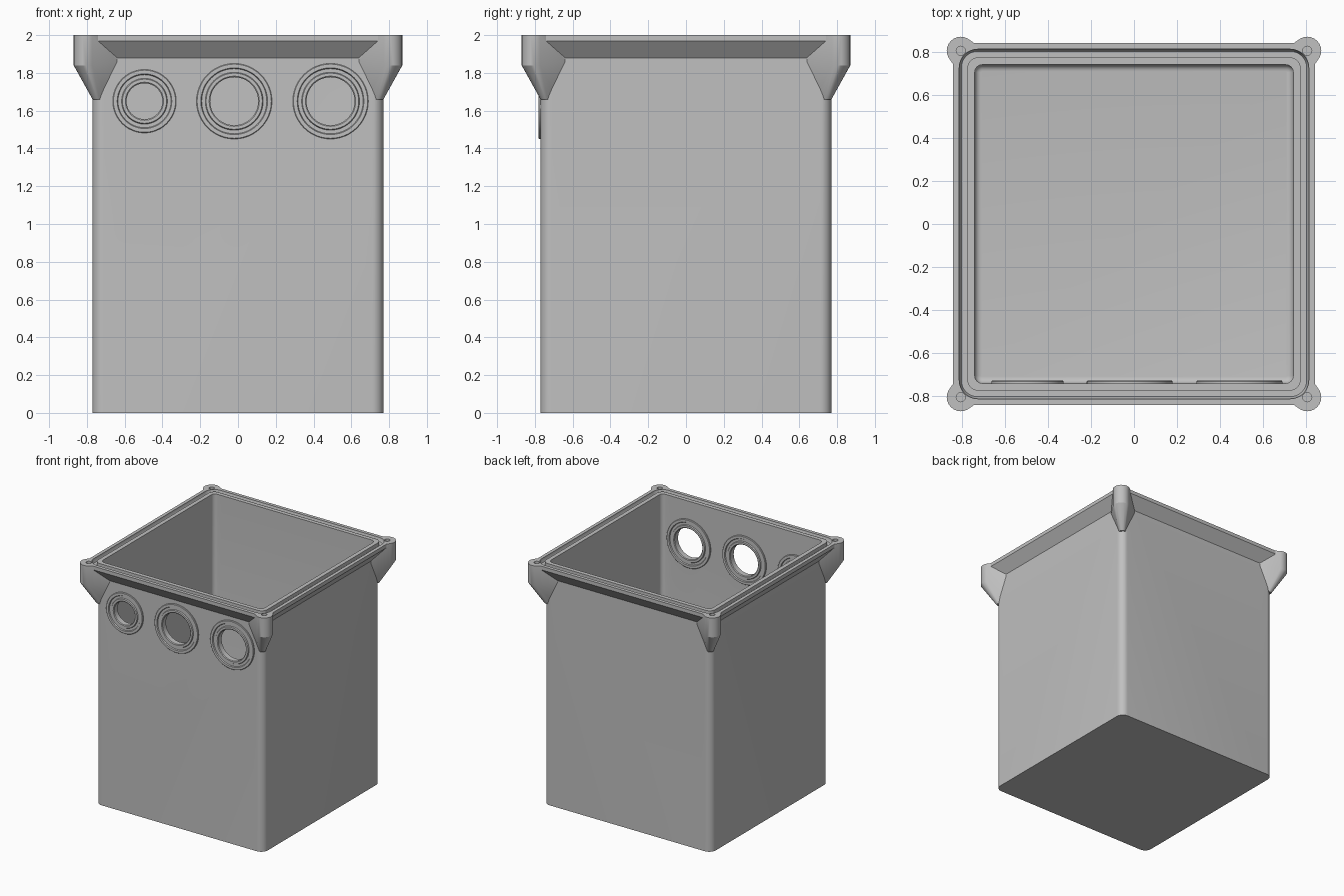
import bpy, bmesh, math
from mathutils import Vector

cube = bpy.data.objects.get("Cube")
if cube:
    bpy.data.objects.remove(cube, do_unlink=True)

GREY = (0.527, 0.527, 0.527, 1)
grey = bpy.data.materials.new("light grey plastic")
grey.use_nodes = True
grey.diffuse_color = GREY
grey.node_tree.nodes["Principled BSDF"].inputs["Base Color"].default_value = GREY


def finish(name, bm):
    bmesh.ops.recalc_face_normals(bm, faces=bm.faces[:])
    mesh = bpy.data.meshes.new(name)
    bm.to_mesh(mesh)
    bm.free()
    mesh.materials.append(grey)
    obj = bpy.data.objects.new(name, mesh)
    bpy.context.collection.objects.link(obj)
    return obj


def activate(obj):
    bpy.ops.object.select_all(action='DESELECT')
    obj.select_set(True)
    bpy.context.view_layer.objects.active = obj


def square(half, r, z, n=8):
    """Rounded square outline at height z."""
    c = half - r
    pts = []
    for k, (sx, sy) in enumerate([(1, 1), (-1, 1), (-1, -1), (1, -1)]):
        for i in range(n + 1):
            a = (k + i / n) * math.pi / 2
            pts.append(Vector((sx * c + r * math.cos(a), sy * c + r * math.sin(a), z)))
    return pts


def circle(cx, cy, z, r, n=24, upright=False):
    """Circle, flat or facing along y."""
    pts = []
    for i in range(n):
        u = r * math.cos(i * math.tau / n)
        v = r * math.sin(i * math.tau / n)
        pts.append(Vector((cx + u, cy, z + v) if upright else (cx + u, cy + v, z)))
    return pts


def loft(name, rings, closed=False):
    """Skin a run of outlines; cap the ends, or join last to first."""
    bm = bmesh.new()
    loops = [[bm.verts.new(p) for p in ring] for ring in rings]
    pairs = list(zip(loops, loops[1:]))
    if closed:
        pairs.append((loops[-1], loops[0]))
    else:
        bm.faces.new(loops[0])
        bm.faces.new(loops[-1])
    for a, b in pairs:
        for i in range(len(a)):
            j = (i + 1) % len(a)
            bm.faces.new((a[i], a[j], b[j], b[i]))
    return finish(name, bm)


def combine(target, tool, operation):
    mod = target.modifiers.new(operation, 'BOOLEAN')
    mod.operation = operation
    mod.solver = 'EXACT'
    mod.object = tool
    activate(target)
    bpy.ops.object.modifier_apply(modifier=mod.name)
    bpy.data.objects.remove(tool, do_unlink=True)


def corner_boss(sx, sy):
    """Screw post with flared sides, tapering down to a tip on the box corner."""
    pts = circle(0.805, 0.805, 2, 0.065) + circle(0.805, 0.805, 1.84, 0.065)
    pts += circle(0.745, 0.745, 1.66, 0.025, 12)
    for z in (1.86, 2):
        pts += [Vector((0.64, 0.77, z)), Vector((0.77, 0.64, z)), Vector((0.7, 0.7, z))]
    bm = bmesh.new()
    for p in pts:
        bm.verts.new((p.x * sx, p.y * sy, p.z))
    hull = bmesh.ops.convex_hull(bm, input=bm.verts[:])
    stray = {v for v in hull["geom_interior"] + hull["geom_unused"]
             if isinstance(v, bmesh.types.BMVert)}
    bmesh.ops.delete(bm, geom=list(stray), context='VERTS')
    bmesh.ops.dissolve_limit(bm, angle_limit=0.01, verts=bm.verts[:], edges=bm.edges[:])
    return finish("corner_boss", bm)


# Box with a flared rim
box = loft("box_body", [square(0.77, 0.06, 0), square(0.77, 0.06, 1.88),
                        square(0.84, 0.09, 1.97), square(0.84, 0.09, 2)])

# Corner screw posts
corners = [(sx, sy) for sx in (-1, 1) for sy in (-1, 1)]
for sx, sy in corners:
    combine(box, corner_boss(sx, sy), 'UNION')

# Hollow inside with a rounded floor edge
fillet = 0.03
rings = []
for i in range(6):
    a = i / 5 * math.pi / 2
    inset = fillet * (1 - math.sin(a))
    rings.append(square(0.74 - inset, 0.035 - inset, 0.03 + fillet * (1 - math.cos(a))))
rings.append(square(0.74, 0.035, 2.1))
combine(box, loft("cavity_cutter", rings), 'DIFFERENCE')

# Seal groove round the rim
groove = [square(0.812, 0.085, 2.05), square(0.812, 0.085, 1.99), square(0.802, 0.075, 1.97),
          square(0.774, 0.05, 1.97), square(0.774, 0.05, 2.05)]
combine(box, loft("groove_cutter", groove, closed=True), 'DIFFERENCE')

# Screw holes
for sx, sy in corners:
    x, y = sx * 0.805, sy * 0.805
    hole = loft("screw_cutter", [circle(x, y, 1.88, 0.021), circle(x, y, 2.1, 0.021)])
    combine(box, hole, 'DIFFERENCE')

# Cable openings in the front wall, each lined with a grooved grommet
parts = [box]
WALL = -0.755
openings = [("right", -0.495, 0.168, 0.095), ("middle", -0.02, 0.2, 0.127),
            ("left", 0.49, 0.2, 0.127)]
for side, x, outer, inner in openings:
    w = outer - inner
    cutter = loft("opening_cutter", [circle(x, y, 1.65, inner + w / 3, 48, True)
                                     for y in (-0.9, -0.6)])
    combine(box, cutter, 'DIFFERENCE')
    half = [(0, 0.022), (0.08, 0.027), (0.3, 0.027), (0.36, 0.019),
            (0.62, 0.019), (0.68, 0.027), (0.95, 0.027), (1, 0.023)]
    profile = [(t, WALL - d) for t, d in half] + [(t, WALL + d) for t, d in reversed(half)]
    parts.append(loft(side + "_grommet",
                      [circle(x, y, 1.65, inner + w * t, 48, True) for t, y in profile],
                      closed=True))

for obj in parts:
    activate(obj)
    bpy.ops.object.shade_smooth_by_angle(angle=math.radians(30))
